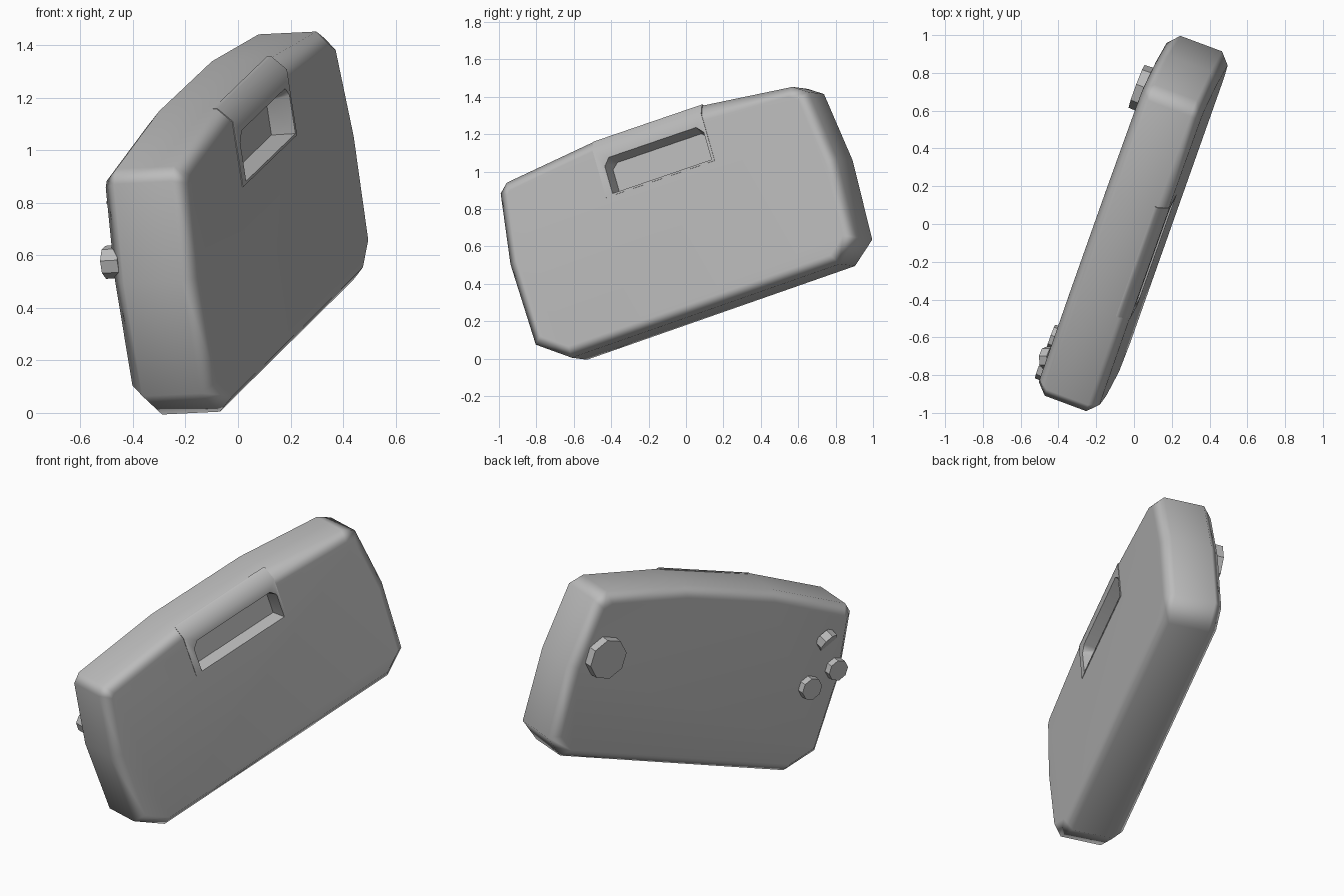
import bpy
import bmesh
from math import cos, sin, tau, radians
from mathutils import Matrix, Vector

cube = bpy.data.objects.get("Cube")
if cube:
    bpy.data.objects.remove(cube, do_unlink=True)

grey = bpy.data.materials.new("plain grey")
grey.use_nodes = True
grey.diffuse_color = (0.5, 0.5, 0.5, 1)
grey.node_tree.nodes["Principled BSDF"].inputs["Base Color"].default_value = (0.5, 0.5, 0.5, 1)

# Tilted frame: u runs along the case, v up its face, w out of the handle side
u = Vector((0.318, 0.897, 0.307)).normalized()
v = Vector((-0.148, -0.274, 0.951))
v = (v - u * v.dot(u)).normalized()
w = u.cross(v)
FRAME = Matrix.Translation((0, 0, 0.722)) @ Matrix((u, v, w)).transposed().to_4x4()


def loft(name, low, high, rim=0.0, frame=FRAME):
    """Solid between two matching outlines, with optional chamfered rims."""
    bm = bmesh.new()
    a = [bm.verts.new(p) for p in low]
    b = [bm.verts.new(p) for p in high]
    caps = [bm.faces.new(a[::-1]), bm.faces.new(b)]
    n = len(a)
    for i in range(n):
        j = (i + 1) % n
        bm.faces.new((a[i], a[j], b[j], b[i]))
    bmesh.ops.recalc_face_normals(bm, faces=bm.faces)
    if rim:
        edges = list({e for f in caps for e in f.edges})
        bmesh.ops.bevel(bm, geom=edges, offset=rim, segments=1,
                        profile=0.5, affect='EDGES')
    mesh = bpy.data.meshes.new(name)
    bm.to_mesh(mesh)
    bm.free()
    obj = bpy.data.objects.new(name, mesh)
    bpy.context.collection.objects.link(obj)
    obj.matrix_world = frame
    mesh.materials.append(grey)
    return obj


def activate(obj):
    bpy.ops.object.select_all(action='DESELECT')
    obj.select_set(True)
    bpy.context.view_layer.objects.active = obj


def cut(obj, cutter):
    activate(obj)
    mod = obj.modifiers.new("cut", 'BOOLEAN')
    mod.operation = 'DIFFERENCE'
    mod.solver = 'EXACT'
    mod.object = cutter
    bpy.ops.object.modifier_apply(modifier=mod.name)


def smooth(obj, angle):
    activate(obj)
    bpy.ops.object.shade_smooth_by_angle(angle=radians(angle))
    mod = obj.modifiers.new("weighted normals", 'WEIGHTED_NORMAL')
    mod.keep_sharp = True


def at(points, c):
    return [(a, b, c) for a, b in points]


# Case body: bowed ends and top, clipped corners
outline = [(-0.79, -0.505), (0.81, -0.495), (0.945, -0.39), (0.962, 0.05),
           (0.91, 0.44), (0.83, 0.495), (0.3, 0.558), (-0.33, 0.562),
           (-0.87, 0.505), (-0.92, 0.46), (-0.977, 0.08), (-0.965, -0.375)]
body = loft("case_body", at(outline, -0.175), at(outline, 0.17), rim=0.055)

# Recess cutter: narrower at the floor, with a sloping ceiling
mouth = [(-0.295, 0.255), (0.3, 0.255), (0.3, 0.415),
         (0.265, 0.455), (-0.26, 0.455), (-0.295, 0.415)]
floor = [(-0.285, 0.258), (0.285, 0.258), (0.285, 0.39),
         (0.25, 0.42), (-0.25, 0.42), (-0.285, 0.39)]
cutter = loft("recess_cutter", at(floor, 0.08), at(mouth, 0.2))
cutter.hide_render = True
cutter.hide_viewport = False

# Handle panel: thin shell wrapping over the top edge around the recess
section = [(0.245, 0.173), (0.508, 0.173), (0.563, 0.118), (0.563, 0.1),
           (0.535, 0.1), (0.495, 0.15), (0.245, 0.15)]
handle = loft("handle_panel",
              [(-0.335, b, c) for b, c in section],
              [(0.312, b, c) for b, c in section])

for part in (body, handle):
    cut(part, cutter)
bpy.data.objects.remove(cutter, do_unlink=True)
smooth(body, 60)
smooth(handle, 50)


# Octagonal feet and knobs on the back
def knob(name, a, b, radius, height, tilt=0.0):
    def ring(r, c):
        return [(r * cos(tau * (i + 0.5) / 8), r * sin(tau * (i + 0.5) / 8), c)
                for i in range(8)]
    place = FRAME @ Matrix.Translation((a, b, -0.175))
    place = place @ Matrix.Rotation(tilt, 4, Vector((1, -1, 0)))
    return loft(name, ring(radius * 0.97, -height), ring(radius, 0.03), frame=place)


knob("large_knob", 0.765, 0.13, 0.125, 0.05)
knob("small_knob_inner", -0.74, 0.02, 0.068, 0.04)
knob("small_knob_outer", -0.885, 0.14, 0.065, 0.04)
knob("tilted_knob", -0.77, 0.3, 0.065, 0.02, radians(-35))
